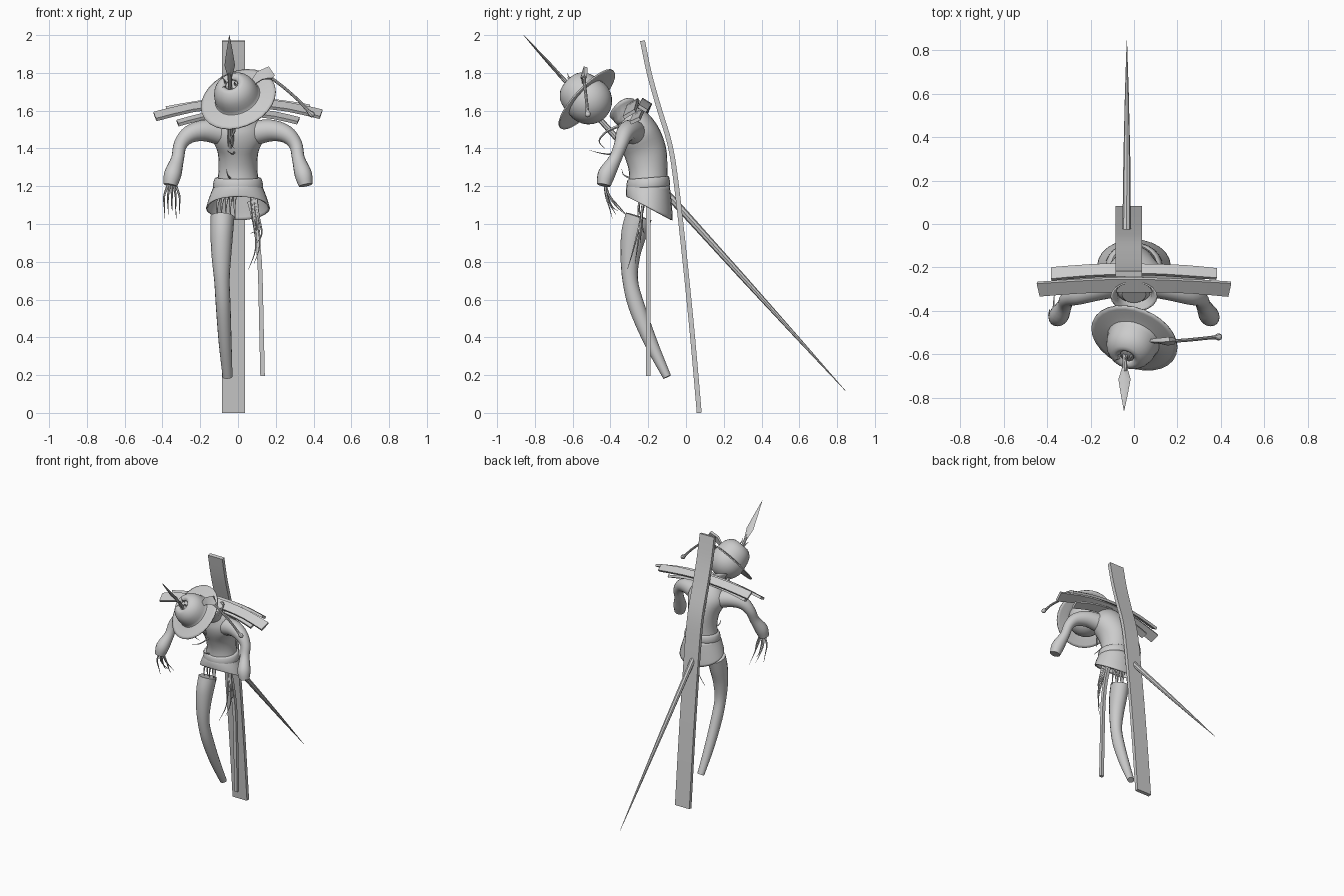
import bpy, bmesh, math, random
from mathutils import Vector

if "Cube" in bpy.data.objects:
    bpy.data.objects.remove(bpy.data.objects["Cube"])
random.seed(4)


def catmull(a, b, c, d, t):
    return [0.5 * (2*q + (r-p)*t + (2*p-5*q+4*r-s)*t*t + (3*q-p-3*r+s)*t**3)
            for p, q, r, s in zip(a, b, c, d)]


def loft(name, keys, sides=14, ref=(1, 0, 0), sub=4, normals=None, cap=True,
         thick=0, box=False):
    """Sweep an ellipse or box section through keys (x, y, z, rx, [ry])."""
    keys = [list(k) if len(k) == 5 else list(k) + [k[3]] for k in keys]
    rings, dirs, n = [], [], len(keys)
    for i in range(n - 1):
        for j in range(sub):
            t = j / sub
            rings.append(catmull(keys[max(i-1, 0)], keys[i], keys[i+1], keys[min(i+2, n-1)], t))
            if normals:
                dirs.append(Vector(normals[i]).lerp(Vector(normals[i+1]), t))
    rings.append(keys[-1])
    pts = [Vector(r[:3]) for r in rings]
    if normals:
        dirs.append(Vector(normals[-1]))
    else:
        dirs = [pts[min(i+1, len(pts)-1)] - pts[max(i-1, 0)] for i in range(len(pts))]
    bm = bmesh.new()
    loops = []
    off, k = (math.pi/4, math.sqrt(2)) if box else (0, 1)
    sides = 4 if box else sides
    for p, r, d in zip(pts, rings, dirs):
        d = d.normalized()
        u = Vector(ref)
        u = (u - d * u.dot(d)).normalized()
        v = d.cross(u)
        loops.append([bm.verts.new(p + u*math.cos(a)*abs(r[3])*k + v*math.sin(a)*abs(r[4])*k)
                      for a in (off + 2*math.pi*j/sides for j in range(sides))])
    for a, b in zip(loops, loops[1:]):
        for j in range(sides):
            bm.faces.new((a[j], a[(j+1) % sides], b[(j+1) % sides], b[j]))
    if cap:
        bm.faces.new(loops[0])
        bm.faces.new(loops[-1])
    bmesh.ops.recalc_face_normals(bm, faces=bm.faces)
    me = bpy.data.meshes.new(name)
    bm.to_mesh(me)
    bm.free()
    ob = bpy.data.objects.new(name, me)
    bpy.context.collection.objects.link(ob)
    if thick:
        m = ob.modifiers.new("thickness", 'SOLIDIFY')
        m.thickness, m.offset = thick, 0
    bpy.ops.object.select_all(action='DESELECT')
    ob.select_set(True)
    bpy.context.view_layer.objects.active = ob
    bpy.ops.object.shade_smooth_by_angle(angle=math.radians(40))
    return ob


def straw(name, pts, r=0.007):
    n = len(pts)
    loft(name, [(*p, r * (1 - 0.9*i/(n-1))) for i, p in enumerate(pts)], sides=5, ref=(.9, .4, .1))


# Bent upright post
post = [(.07, 0), (.035, .4), (-.005, .8), (-.05, 1.2), (-.085, 1.42), (-.145, 1.62), (-.195, 1.8), (-.23, 1.97)]
loft("post", [(-.025, y, z, .061, .013) for y, z in post], box=True)

# Drooping cross boards: half length, y, end z, rise, half width, width direction
boards = [(.44, -.28, 1.575, .065, .037, (0, .8, .5)),
          (.38, -.21, 1.605, .04, .028, (0, .8, -.5)),
          (.32, -.25, 1.54, .05, .026, (0, .8, .4))]
for L, y, z, rise, w, ref in boards:
    loft("cross_board", [(L*t, y - .02*t*t, z + rise*(1 - t*t) + .006*t, w + random.uniform(-.004, .004), .009)
                         for t in (-1, -.55, -.15, .2, .6, 1)], box=True, ref=ref, sub=2)


# Spear running through hat, body and post
def on_spear(y):
    return (-.033 + .015*min(y, 0), y, 2.0 - 1.105*(y + .86))


loft("spear_shaft", [(*on_spear(y), r) for y, r in
                     [(-.68, .010), (-.4, .016), (-.05, .02), (.3, .016), (.6, .009), (.845, .001)]],
     sides=8, sub=1)
loft("spear_blade", [(*on_spear(y), w, t) for y, w, t in
                     [(-.86, .001, .001), (-.78, .017, .006), (-.715, .028, .009), (-.66, .012, .009), (-.625, .011, .01)]],
     sides=4, sub=1)

# Torso, belt and tilted skirt
loft("torso", [(0, -.20, 1.17, .122, .105), (0, -.20, 1.28, .103, .102), (0, -.215, 1.38, .108, .112),
               (0, -.25, 1.47, .14, .112), (0, -.285, 1.54, .115, .092), (0, -.325, 1.59, .055, .05)], sides=24)
bn = (0, -.08, 1)
loft("belt", [(0, -.2, 1.19, .128, .112), (0, -.2, 1.20, .133, .116), (0, -.2, 1.235, .127, .113),
              (0, -.2, 1.245, .118, .106)], sides=24, sub=2, normals=[bn]*4)
loft("skirt", [(0, -.2, 1.2, .125, .11), (0, -.197, 1.14, .148, .122), (0, -.193, 1.083, .166, .134)],
     sides=24, normals=[(0, 0, 1), (0, .28, .95), (0, .47, .88)], cap=False, thick=.008)

# Flared collar with raised side points
cn = (0, -.45, .9)
collar = loft("collar", [(0, -.305, 1.55, .075, .06), (0, -.32, 1.575, .085, .066), (0, -.335, 1.605, .105, .075)],
              sides=20, sub=2, normals=[cn]*3, cap=False, thick=.007)
for v in collar.data.vertices:
    if v.co.z > 1.56:
        v.co.z += .5 * abs(v.co.x)

# Sleeves
for side, s in (("left", -1), ("right", 1)):
    loft(side + "_arm", [(s*.06, -.265, 1.475, .068), (s*.17, -.295, 1.495, .058), (s*.255, -.325, 1.475, .047),
                         (s*.305, -.345, 1.42, .036), (s*.32, -.375, 1.345, .034), (s*.345, -.42, 1.265, .046),
                         (s*.358, -.435, 1.205, .036)], ref=(0, 1, 0), sides=16)

# Straw hand on one sleeve
for i in range(5):
    x, back = -.39 + .02*i, (.03, .1, .06, .12, .05)[i]
    straw("straw_finger", [(-.365 + .007*i, -.43, 1.22), (x, -.43 + back*.2, 1.15),
                           (x, -.425 + back*.6, 1.09), (x + .003, -.42 + back, 1.03 + .02*(i % 3))], .008)

# Stuffed leg
loft("trouser_leg", [(-.082, -.25, 1.04, .063, .07), (-.086, -.275, .95, .06, .068), (-.088, -.295, .83, .052, .052),
                     (-.085, -.295, .7, .041, .041), (-.078, -.26, .56, .039, .043), (-.068, -.185, .37, .034, .035),
                     (-.055, -.10, .19, .026, .022)], sides=16)

# Bare stick for the other leg
loft("leg_stick", [(.06, -.2, 1.12, .012), (.09, -.2, 1.0, .012), (.115, -.2, .8, .012), (.123, -.2, .5, .012),
                   (.13, -.2, .195, .012)], box=True, sub=2)

# Straw hanging below the skirt
for i in range(5):
    x = -.11 + .023*i
    straw("hip_straw", [(x*.8, -.22, 1.17), (x, -.25, 1.1), (x + .003, -.255 + .02*(i % 2), 1.02)], .011)
for dx, y, z in ((0, -.31, .76), (.03, -.27, .79), (.045, -.24, .9), (.01, -.22, .95)):
    straw("long_straw", [(.07 + dx*.5, -.22, 1.16), (.08 + dx*.6, -.235, 1.05), (.095 + dx*.7, (y - .24)/2, (z + 1.0)/2),
                         (.055 + dx, y, z)], .01)

# Loose straw poking from the chest
straw("chest_straw", [(-.03, -.35, 1.52), (-.02, -.42, 1.49), (-.045, -.46, 1.44), (-.02, -.43, 1.40)], .009)
straw("chest_straw", [(-.02, -.32, 1.38), (-.03, -.42, 1.37), (-.06, -.51, 1.39)], .007)
straw("waist_straw", [(-.04, -.29, 1.24), (-.055, -.33, 1.26), (-.06, -.34, 1.29)], .006)

# Sack head
hn = Vector((-.3, -.7, .65)).normalized()
c = Vector((0, -.53, 1.665))
bpy.ops.mesh.primitive_uv_sphere_add(segments=24, ring_count=14, radius=.125, location=c - hn*.02)
head = bpy.context.object
head.name = "head"
head.rotation_euler = hn.to_track_quat('Z', 'Y').to_euler()
bpy.ops.object.shade_smooth()

# Hat with a wide brim and pierced crown
prof = [(-.008, .207), (-.002, .165), (.004, .13), (.012, .118), (.05, .112), (.09, .098), (.118, .07), (.122, .05), (.108, .035)]
loft("hat", [(*(c + hn*h), r) for h, r in prof], sides=28, sub=2, normals=[hn]*len(prof), cap=False, thick=.008)
for i in range(5):
    a = i * 1.3
    o = c + hn*.105 + Vector((-.01 + .03*math.cos(a), 0, .03*math.sin(a)))
    straw("hat_straw", [o, o + hn*.025, o + hn*.035 + Vector((.015*math.cos(a), 0, .02*math.sin(a)))], .006)

# Long pin stuck in the hat brim
loft("hat_pin_flag", [(.075, -.54, 1.745, .012, .006), (.115, -.54, 1.785, .025, .009), (.158, -.54, 1.80, .033, .011),
                      (.185, -.54, 1.775, .012, .01)], box=True, ref=(-.6, .2, .8), sub=1)
loft("hat_pin", [(.16, -.54, 1.785, .008), (.24, -.535, 1.725, .008), (.32, -.527, 1.655, .008), (.37, -.522, 1.60, .009),
                 (.385, -.52, 1.585, .016), (.397, -.52, 1.575, .014), (.402, -.52, 1.57, .004)], sides=8, sub=2, ref=(0, 1, 0))
